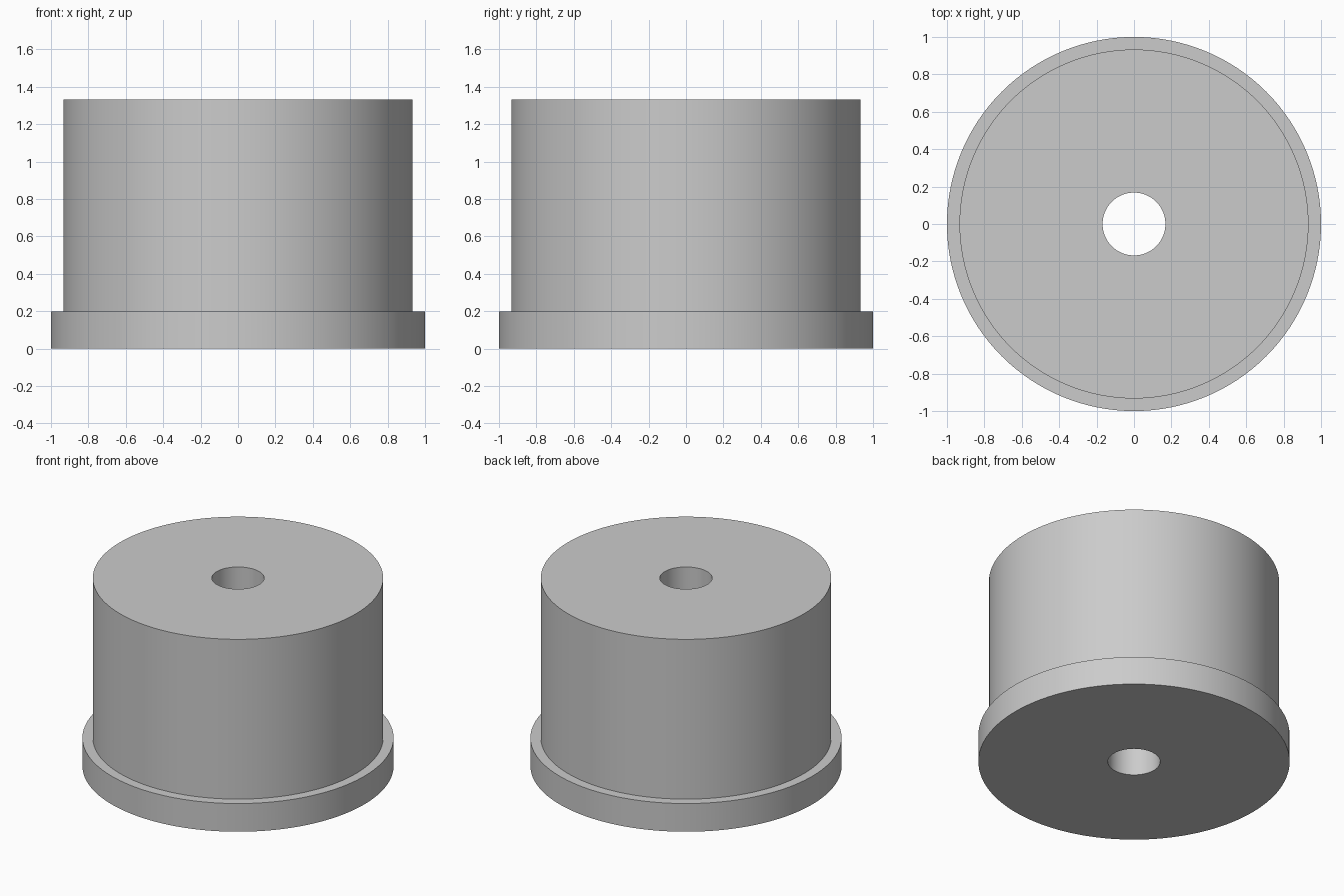
import bpy, bmesh, math

cube = bpy.data.objects.get("Cube")
if cube:
    bpy.data.objects.remove(cube, do_unlink=True)

SEGMENTS = 128
BORE, BODY, FLANGE = 0.168, 0.933, 1.0
STEP, HEIGHT = 0.2, 1.333

# Plain grey material
grey = bpy.data.materials.new("plain_grey")
grey.use_nodes = True
colour = (0.6, 0.6, 0.6, 1.0)
grey.diffuse_color = colour
grey.node_tree.nodes["Principled BSDF"].inputs["Base Color"].default_value = colour

# Closed cross-section: bore, base, flange rim, step, body wall, top
profile = [(BORE, 0), (FLANGE, 0), (FLANGE, STEP),
           (BODY, STEP), (BODY, HEIGHT), (BORE, HEIGHT)]

# Turn the section about the z axis into a flanged bushing
bm = bmesh.new()
verts = [bm.verts.new((r, 0, z)) for r, z in profile]
edges = [bm.edges.new((a, b)) for a, b in zip(verts, verts[1:] + verts[:1])]
bmesh.ops.spin(bm, geom=verts + edges, cent=(0, 0, 0), axis=(0, 0, 1),
               angle=math.tau, steps=SEGMENTS, use_merge=True)
bmesh.ops.remove_doubles(bm, verts=bm.verts, dist=0.0001)
bmesh.ops.recalc_face_normals(bm, faces=bm.faces)
mesh = bpy.data.meshes.new("flanged_bushing")
bm.to_mesh(mesh)
bm.free()
mesh.materials.append(grey)

bushing = bpy.data.objects.new("flanged_bushing", mesh)
bpy.context.collection.objects.link(bushing)
bpy.context.view_layer.objects.active = bushing
bushing.select_set(True)
bpy.ops.object.shade_smooth_by_angle(angle=math.radians(30))
